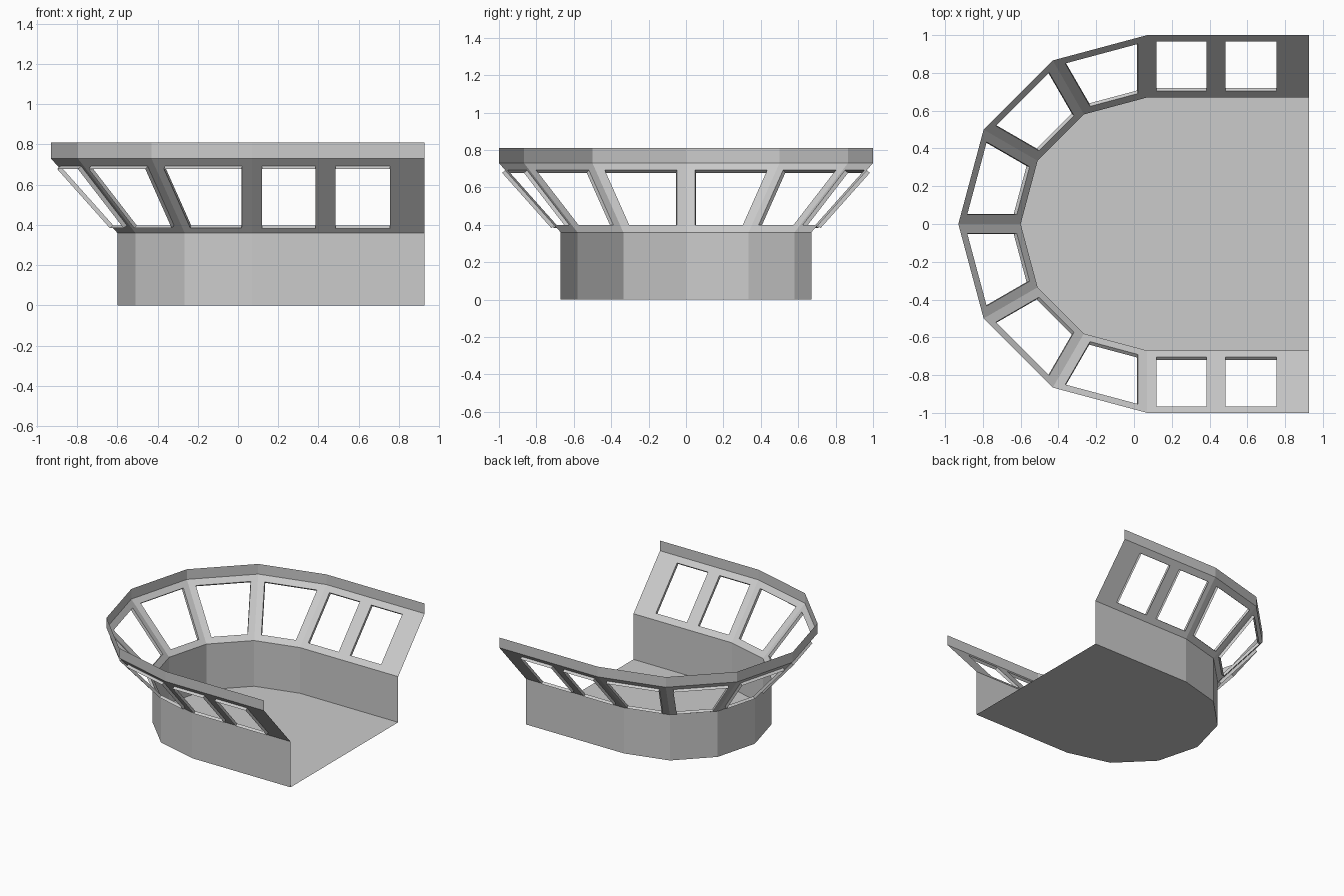
import bpy, bmesh, math

if "Cube" in bpy.data.objects:
    bpy.data.objects.remove(bpy.data.objects["Cube"])

CX, BACK = 0.07, 0.927      # arc centre, open end
LOW_R, TOP_R = 0.67, 1.0
Z0, Z1, Z2, Z3 = 0.0, 0.36, 0.73, 0.81
STOPS = [BACK, 0.805, 0.435]   # panel divisions along the straight sides


def outline(r, z):
    """U-shaped outline: straight side, six-sided half round, straight side."""
    pts = [(x, r, z) for x in STOPS]
    for i in range(7):
        a = math.radians(90 + 30 * i)
        pts.append((CX + r * math.cos(a), r * math.sin(a), z))
    return pts + [(x, -r, z) for x in reversed(STOPS)]


def strip(bm, lower, upper):
    lo = [bm.verts.new(p) for p in lower]
    up = [bm.verts.new(p) for p in upper]
    faces = [bm.faces.new((lo[i + 1], lo[i], up[i], up[i + 1]))
             for i in range(len(lo) - 1)]
    return lo, faces


def finish(bm, name):
    bm.normal_update()
    me = bpy.data.meshes.new(name)
    bm.to_mesh(me)
    bm.free()
    ob = bpy.data.objects.new(name, me)
    bpy.context.collection.objects.link(ob)
    return ob


# Lower wall with floor
bm = bmesh.new()
lo, _ = strip(bm, outline(LOW_R, Z0), outline(LOW_R, Z1))
bm.faces.new(lo)
finish(bm, "base_wall_and_floor")

# Sloping window band: inset every panel except the two end plates
bm = bmesh.new()
_, panels = strip(bm, outline(LOW_R, Z1), outline(TOP_R, Z2))
bm.normal_update()
windows = panels[1:-1]
bmesh.ops.inset_individual(bm, faces=windows, thickness=0.05, use_even_offset=True)
bm.normal_update()
# Window reveals: push each opening outward, then remove the pane
for f in windows:
    n = f.normal.copy()
    if n.z > 0:
        n.negate()
    new = bmesh.ops.extrude_discrete_faces(bm, faces=[f])["faces"]
    bmesh.ops.translate(bm, vec=n * 0.022, verts=list(new[0].verts))
    bmesh.ops.delete(bm, geom=new, context='FACES_ONLY')
finish(bm, "window_band")

# Upright rim on top
bm = bmesh.new()
strip(bm, outline(TOP_R, Z2), outline(TOP_R, Z3))
finish(bm, "top_rim")
